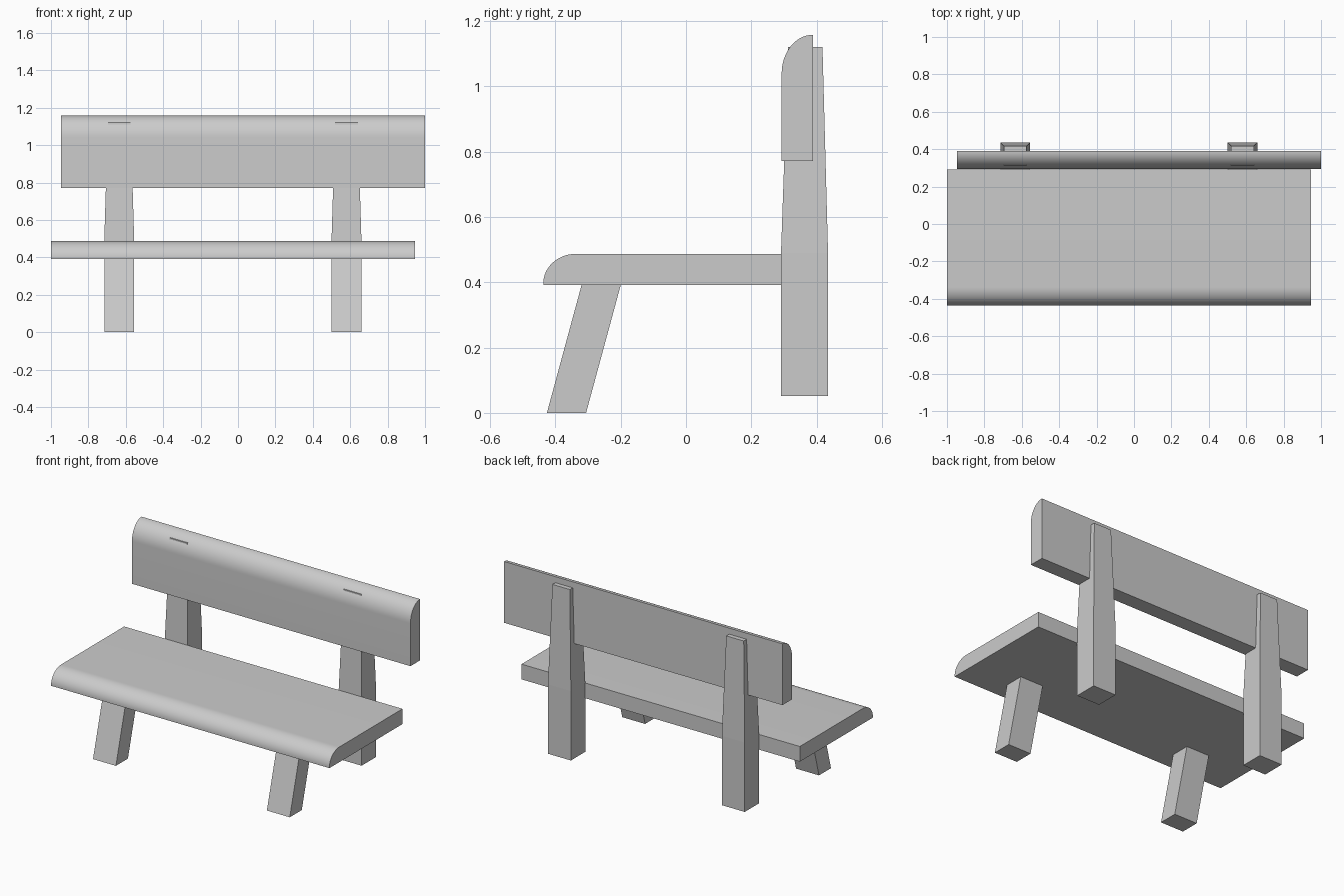
import bpy
import bmesh
import math

if "Cube" in bpy.data.objects:
    bpy.data.objects.remove(bpy.data.objects["Cube"])


def make_object(name, bm, smooth=False):
    bmesh.ops.recalc_face_normals(bm, faces=bm.faces[:])
    mesh = bpy.data.meshes.new(name)
    bm.to_mesh(mesh)
    bm.free()
    obj = bpy.data.objects.new(name, mesh)
    bpy.context.collection.objects.link(obj)
    if smooth:
        bpy.ops.object.select_all(action='DESELECT')
        obj.select_set(True)
        bpy.context.view_layer.objects.active = obj
        bpy.ops.object.shade_smooth_by_angle(angle=math.radians(30))
    return obj


def plank(name, x0, x1, profile):
    """Extrude a (y, z) profile along x."""
    bm = bmesh.new()
    face = bm.faces.new([bm.verts.new((x0, y, z)) for y, z in profile])
    ext = bmesh.ops.extrude_face_region(bm, geom=[face])
    verts = [v for v in ext["geom"] if isinstance(v, bmesh.types.BMVert)]
    bmesh.ops.translate(bm, verts=verts, vec=(x1 - x0, 0, 0))
    return make_object(name, bm, smooth=True)


def post(name, x, sections):
    """Stack rectangular sections (z, half width, y front, y back)."""
    bm = bmesh.new()
    rings = [[bm.verts.new(p) for p in ((x - w, y0, z), (x + w, y0, z),
                                        (x + w, y1, z), (x - w, y1, z))]
             for z, w, y0, y1 in sections]
    for lo, hi in zip(rings, rings[1:]):
        for i in range(4):
            j = (i + 1) % 4
            bm.faces.new((lo[i], lo[j], hi[j], hi[i]))
    bm.faces.new(rings[0][::-1])
    bm.faces.new(rings[-1])
    return make_object(name, bm)


def rounded(cy, cz, ry, rz, steps=16):
    """Quarter ellipse from the front face up to the top face."""
    angles = [math.pi / 2 * i / steps for i in range(steps + 1)]
    return [(cy - ry * math.cos(a), cz + rz * math.sin(a)) for a in angles]


# Seat with rounded front edge
plank("seat", -1.0, 0.945,
      [(0.292, 0.487), (0.292, 0.391), (-0.437, 0.391)]
      + rounded(-0.337, 0.397, 0.10, 0.09))

# Backrest with rounded top front edge
plank("backrest", -0.946, 1.0,
      [(0.389, 0.771), (0.293, 0.771)] + rounded(0.389, 1.04, 0.096, 0.118))

# Raked front legs and tapered back legs
for side, x in (("left", -0.635), ("right", 0.58)):
    post("front_leg_" + side, x,
         [(0.0, 0.08, -0.426, -0.306), (0.391, 0.08, -0.32, -0.20)])
    post("back_leg_" + side, x,
         [(0.052, 0.08, 0.291, 0.435), (0.49, 0.08, 0.291, 0.435),
          (1.12, 0.061, 0.313, 0.418)])
